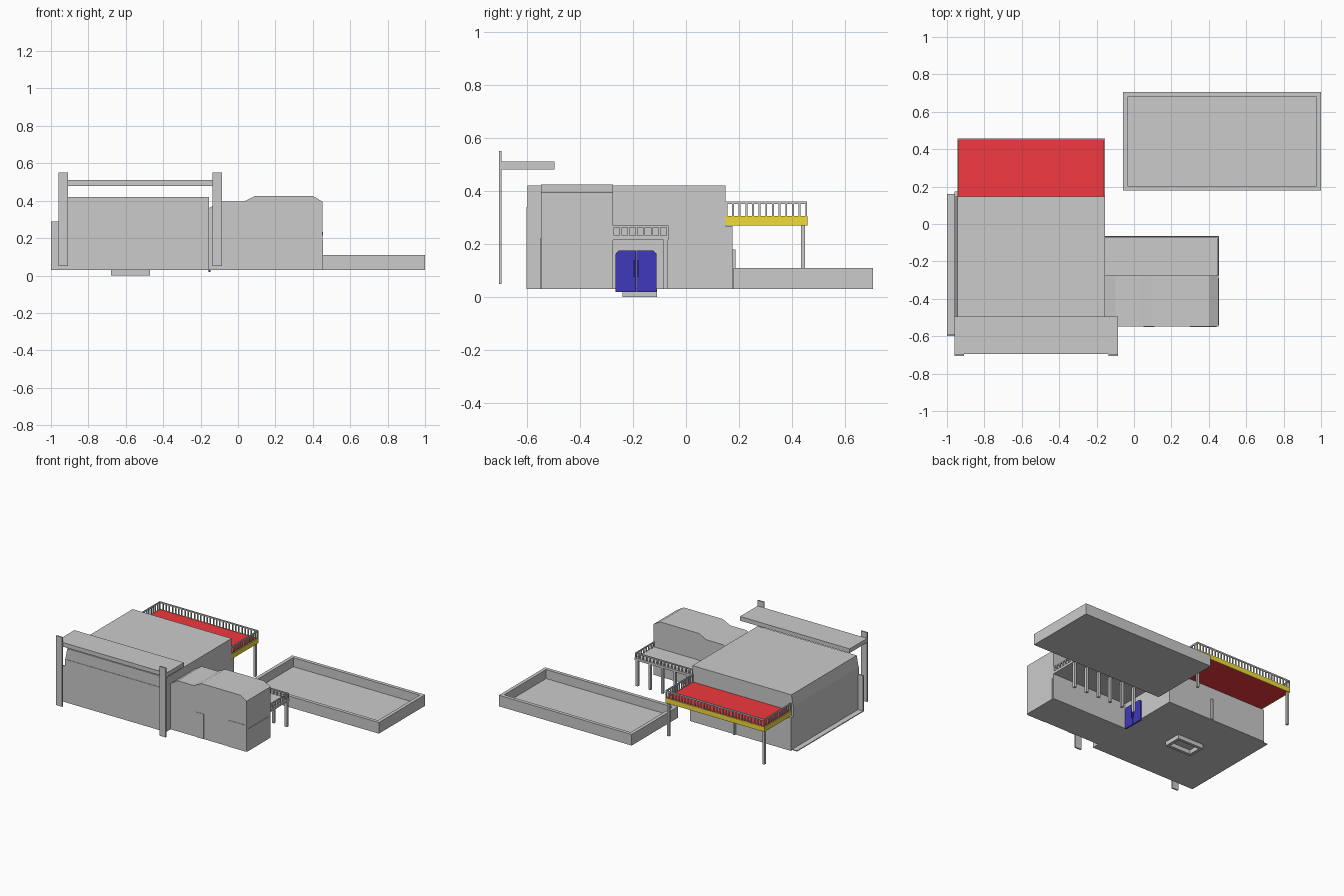
import bpy, bmesh

if "Cube" in bpy.data.objects:
    bpy.data.objects.remove(bpy.data.objects["Cube"])


def material(name, rgb):
    m = bpy.data.materials.new(name)
    m.diffuse_color = (*rgb, 1)
    m.use_nodes = True
    m.node_tree.nodes["Principled BSDF"].inputs["Base Color"].default_value = m.diffuse_color
    return m


RED = material("red", (0.88, 0.04, 0.05))
YELLOW = material("yellow", (0.88, 0.72, 0.04))
NAVY = material("navy", (0.05, 0.04, 0.5))


def finish(bm, name, mat=None):
    bmesh.ops.recalc_face_normals(bm, faces=bm.faces)
    me = bpy.data.meshes.new(name)
    bm.to_mesh(me)
    bm.free()
    ob = bpy.data.objects.new(name, me)
    bpy.context.collection.objects.link(ob)
    if mat:
        me.materials.append(mat)
    return ob


def boxes(name, spans, mat=None):
    """One object from boxes given as (x0, x1, y0, y1, z0, z1)."""
    bm = bmesh.new()
    for x0, x1, y0, y1, z0, z1 in spans:
        for v in bmesh.ops.create_cube(bm, size=1)["verts"]:
            v.co = (x0 + (v.co.x + .5) * (x1 - x0),
                    y0 + (v.co.y + .5) * (y1 - y0),
                    z0 + (v.co.z + .5) * (z1 - z0))
    return finish(bm, name, mat)


def prism(name, points, a, b, axis, mat=None):
    """Extrude a profile of (u, z) points along x or y."""
    bm = bmesh.new()
    put = (lambda u, z, t: (t, u, z)) if axis == "x" else (lambda u, z, t: (u, t, z))
    f = bm.faces.new([bm.verts.new(put(u, z, a)) for u, z in points])
    ext = bmesh.ops.extrude_face_region(bm, geom=[f])["geom"]
    i = 0 if axis == "x" else 1
    for v in ext:
        if isinstance(v, bmesh.types.BMVert):
            v.co[i] = b
    return finish(bm, name, mat)


def tray(x0, x1, y0, y1, z0, z1, t):
    """Four wall boxes around a rectangle."""
    return [(x0, x1, y0, y0 + t, z0, z1), (x0, x1, y1 - t, y1, z0, z1),
            (x0, x0 + t, y0 + t, y1 - t, z0, z1), (x1 - t, x1, y0 + t, y1 - t, z0, z1)]


def railing(name, sides, z0, z1, step, w, bar):
    """Top bar and balusters along straight sides (x0, y0, x1, y1)."""
    out, h = [], w / 2
    for x0, y0, x1, y1 in sides:
        out.append((min(x0, x1) - h, max(x0, x1) + h, min(y0, y1) - h,
                    max(y0, y1) + h, z1 - bar, z1))
        n = max(1, round((abs(x1 - x0) + abs(y1 - y0)) / step))
        for k in range(n + 1):
            x, y = x0 + (x1 - x0) * k / n, y0 + (y1 - y0) * k / n
            out.append((x - h, x + h, y - h, y + h, z0, z1 - bar))
    return boxes(name, out)


# Main building: straight walls, then a slightly tapered top
boxes("main_walls", [(-.96, -.155, -.60, .148, .03, .34)])
prism("main_roof", [(-.96, .34), (-.155, .34), (-.155, .42), (-.945, .42)],
      -.597, .148, "y")
boxes("rear_wall", [(-.96, -.155, .148, .175, .03, .268)])
boxes("rear_downpipe", [(-.52, -.505, .175, .187, .03, .18)])
# Left ledge and fin beside the main building
boxes("left_ledge", [(-1, -.96, -.60, .16, .03, .036)])
boxes("left_fin", [(-1, -.96, -.60, -.59, .036, .29)])
# Drain frame under the floor
boxes("floor_frame", tray(-.68, -.47, -.24, -.11, 0, .03, .02))

# Front canopy between two tall posts
boxes("canopy", [(-.96, -.085, -.695, -.495, .48, .51)])
boxes("canopy_posts", [(x, x + .05, -.705, -.695, .05, .55) for x in (-.96, -.135)])

# Side annex with a raised roof
prism("annex", [(-.155, .03), (.452, .03), (.452, .395), (.40, .425), (.09, .425),
                (.03, .395), (-.10, .395), (-.155, .36)], -.547, -.275, "y")
boxes("annex_front_panels", [(.05, .11, -.55, -.547, .03, .21),
                             (.30, .44, -.55, -.547, .03, .22)])
boxes("annex_side_panel", [(.452, .455, -.54, -.29, .03, .19)])

# Rear porch: flat roof on posts with a railing
boxes("porch_roof", [(-.155, .455, -.275, -.065, .215, .232)])
boxes("porch_posts", [(x, x + .018, -.085, -.067, .03, .215)
                      for x in (-.07, .03, .13, .23, .33, .432)])
railing("porch_railing", [(-.15, -.07, .448, -.07), (.448, -.275, .448, -.07)],
        .232, .27, .028, .008, .008)

# Blue double door with clipped top corners
for nm, s in (("left", -1), ("right", 1)):
    prism("door_" + nm, [(-.188 + s * u, z) for u, z in
                         ((.001, .02), (.077, .02), (.077, .163), (.066, .175), (.001, .175))],
          -.157, -.147, "x", NAVY)
    y = -.188 + s * .007
    boxes("door_handle_" + nm, [(-.147, -.141, y - .003, y + .003, .075, .14)], NAVY)

# Rear terrace: red deck, yellow fascia, posts and railing
boxes("terrace_deck", [(-.94, -.16, .148, .452, .272, .303)], RED)
boxes("terrace_fascia", [(-.945, -.94, .148, .457, .27, .305),
                         (-.16, -.155, .148, .457, .27, .305),
                         (-.94, -.16, .452, .457, .27, .305)], YELLOW)
boxes("terrace_posts", [(x, x + .016, .433, .449, .03, .272) for x in (-.94, -.18)])
railing("terrace_railing", [(-.941, .152, -.941, .453), (-.159, .152, -.159, .453),
                            (-.941, .453, -.159, .453)], .303, .36, .025, .007, .01)

# Pool basin
boxes("pool_walls", tray(-.06, 1, .178, .705, .03, .11, .025))
boxes("pool_floor", [(-.035, .975, .203, .68, .03, .045)])
